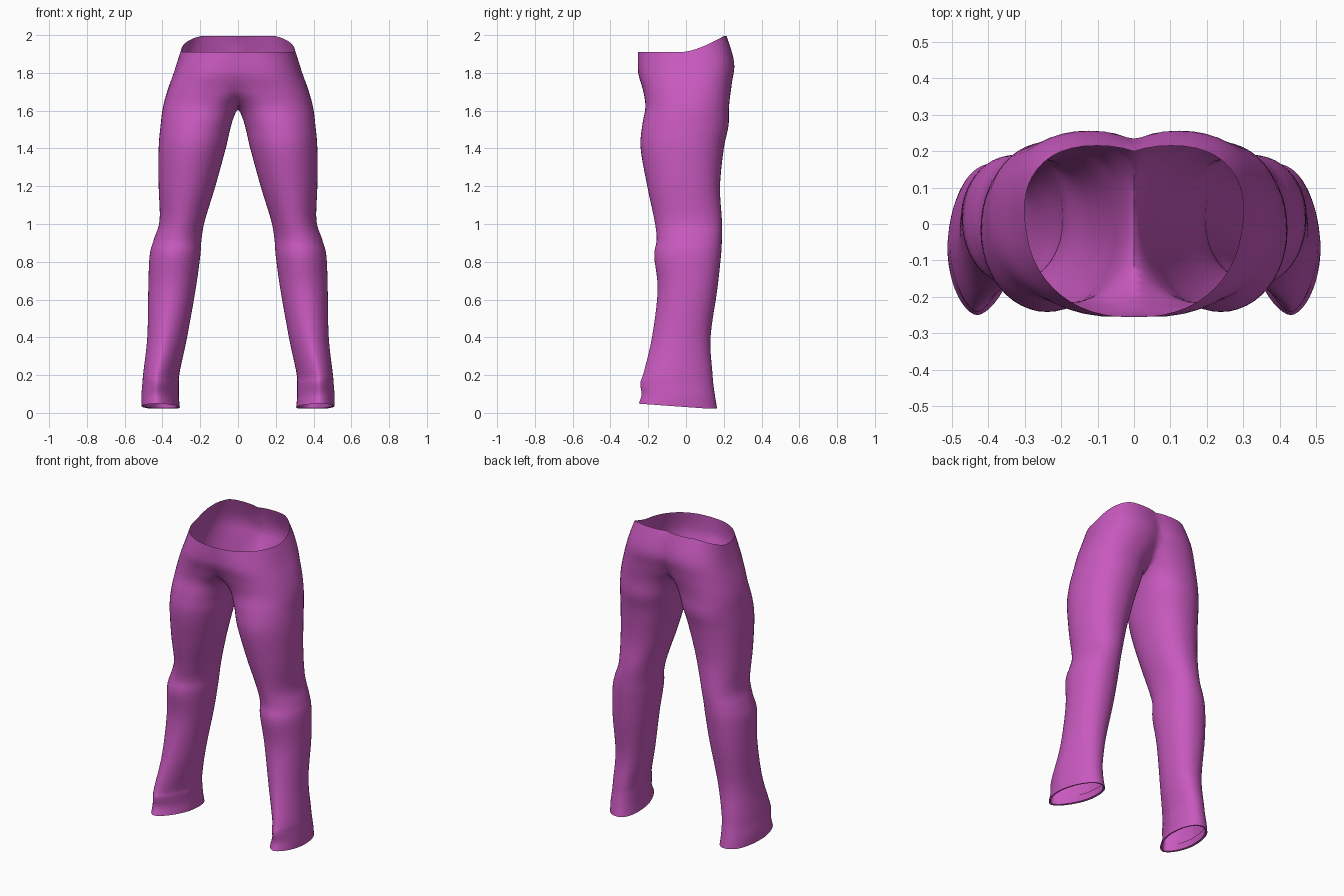
import bpy, bmesh
from math import cos, sin, tau, radians, copysign

if "Cube" in bpy.data.objects:
    bpy.data.objects.remove(bpy.data.objects["Cube"])

SIDES = 48
STEPS = 5

# Leg sections from hem to waist:
# height, inner x, outer x, front y, back y, skew, front roundness
SECTIONS = [
    (0.02, .31, .51, -.25, .165, -.02, 1.7),
    (0.08, .315, .51, -.235, .155, -.02, 1.6),
    (0.15, .315, .505, -.242, .145, -.02, 1.5),
    (0.21, .312, .50, -.225, .14, -.02, 1.6),
    (0.40, .27, .48, -.18, .13, -.01, 1.8),
    (0.65, .225, .475, -.15, .165, 0, 2),
    (0.83, .20, .468, -.168, .185, 0, 2),
    (0.92, .193, .445, -.155, .19, 0, 2),
    (1.02, .175, .415, -.167, .19, 0, 2),
    (1.20, .12, .42, -.205, .18, 0, 2),
    (1.40, .065, .42, -.24, .20, 0, 2),
    (1.52, .036, .41, -.232, .225, 0, 2.1),
    (1.62, -.005, .397, -.215, .228, .01, 2.2),
    (1.71, -.09, .37, -.228, .242, .02, 2.4),
    (1.80, -.16, .335, -.253, .255, .03, 2.4),
    (1.91, -.19, .295, -.255, .215, .05, 2.4),
]


def spline(a, b, c, d, t):
    """Smooth blend from b to c through neighbouring values."""
    return b + .5 * t * (c - a + t * (2*a - 5*b + 4*c - d + t * (3*(b - c) + d - a)))


def power(v, roundness):
    return copysign(abs(v) ** (2 / roundness), v)


def blended_sections():
    last = len(SECTIONS) - 1
    for i in range(last):
        keys = [SECTIONS[min(max(i + k, 0), last)] for k in (-1, 0, 1, 2)]
        for s in range(STEPS):
            yield [spline(*values, s / STEPS) for values in zip(*keys)]
    yield SECTIONS[-1]


def add_ring(bm, section, inset=0, lift=0):
    z, x_in, x_out, front, back, skew, roundness = section
    mid_x, half_x = (x_in + x_out) / 2, (x_out - x_in) / 2 - inset
    mid_y, half_y = (front + back) / 2, (back - front) / 2 - inset
    ring = []
    for k in range(SIDES):
        c, s = cos(tau * k / SIDES), sin(tau * k / SIDES)
        r = roundness if s < 0 else 2.2
        x = mid_x + half_x * power(c, r) + skew * s
        y = mid_y + half_y * power(s, r)
        # The waist rises at the back and the hem rises at the front
        rise = max(0, z - 1.6) / .31 * .085 * min(1, max(0, (y + .02) / .22)) ** 1.5
        hem = max(0, 1 - z / .2) * (.012 - .08 * min(y, .12))
        ring.append(bm.verts.new((x, y, z + rise + hem + lift)))
    return ring


def bridge(bm, lower, upper):
    for k in range(SIDES):
        n = (k + 1) % SIDES
        bm.faces.new((lower[k], lower[n], upper[n], upper[k]))


# Left leg and hip half, starting with the hem turned up inside
bm = bmesh.new()
rings = [add_ring(bm, SECTIONS[0], .015, .045), add_ring(bm, SECTIONS[0], .012, .003)]
rings += [add_ring(bm, section) for section in blended_sections()]
for lower, upper in zip(rings, rings[1:]):
    bridge(bm, lower, upper)

# Cut at the centre seam, then mirror and weld
bmesh.ops.bisect_plane(bm, geom=bm.verts[:] + bm.edges[:] + bm.faces[:], dist=.0005,
                       plane_co=(0, 0, 0), plane_no=(-1, 0, 0), clear_outer=True)
bmesh.ops.mirror(bm, geom=bm.verts[:] + bm.edges[:] + bm.faces[:],
                 axis="X", merge_dist=.001)
bmesh.ops.remove_doubles(bm, verts=bm.verts[:], dist=.001)

# Soften the seam
seam = [v for v in bm.verts if abs(v.co.x) < .05 and v.co.z > 1.5 and not v.is_boundary]
for _ in range(4):
    bmesh.ops.smooth_vert(bm, verts=seam, factor=.5,
                          use_axis_x=True, use_axis_y=True, use_axis_z=True)
bmesh.ops.recalc_face_normals(bm, faces=bm.faces[:])
if sum(f.normal.x * f.calc_center_median().x for f in bm.faces
       if abs(f.calc_center_median().x) > .42) < 0:
    bmesh.ops.reverse_faces(bm, faces=bm.faces[:])

mesh = bpy.data.meshes.new("trousers")
bm.to_mesh(mesh)
bm.free()
trousers = bpy.data.objects.new("trousers", mesh)
bpy.context.collection.objects.link(trousers)

# Cloth colour
cloth = bpy.data.materials.new("orchid cloth")
cloth.use_nodes = True
colour = (.58, .1, .52, 1)
cloth.diffuse_color = colour
cloth.node_tree.nodes["Principled BSDF"].inputs["Base Color"].default_value = colour
mesh.materials.append(cloth)

bpy.context.view_layer.objects.active = trousers
trousers.select_set(True)
bpy.ops.object.shade_smooth_by_angle(angle=radians(50))
